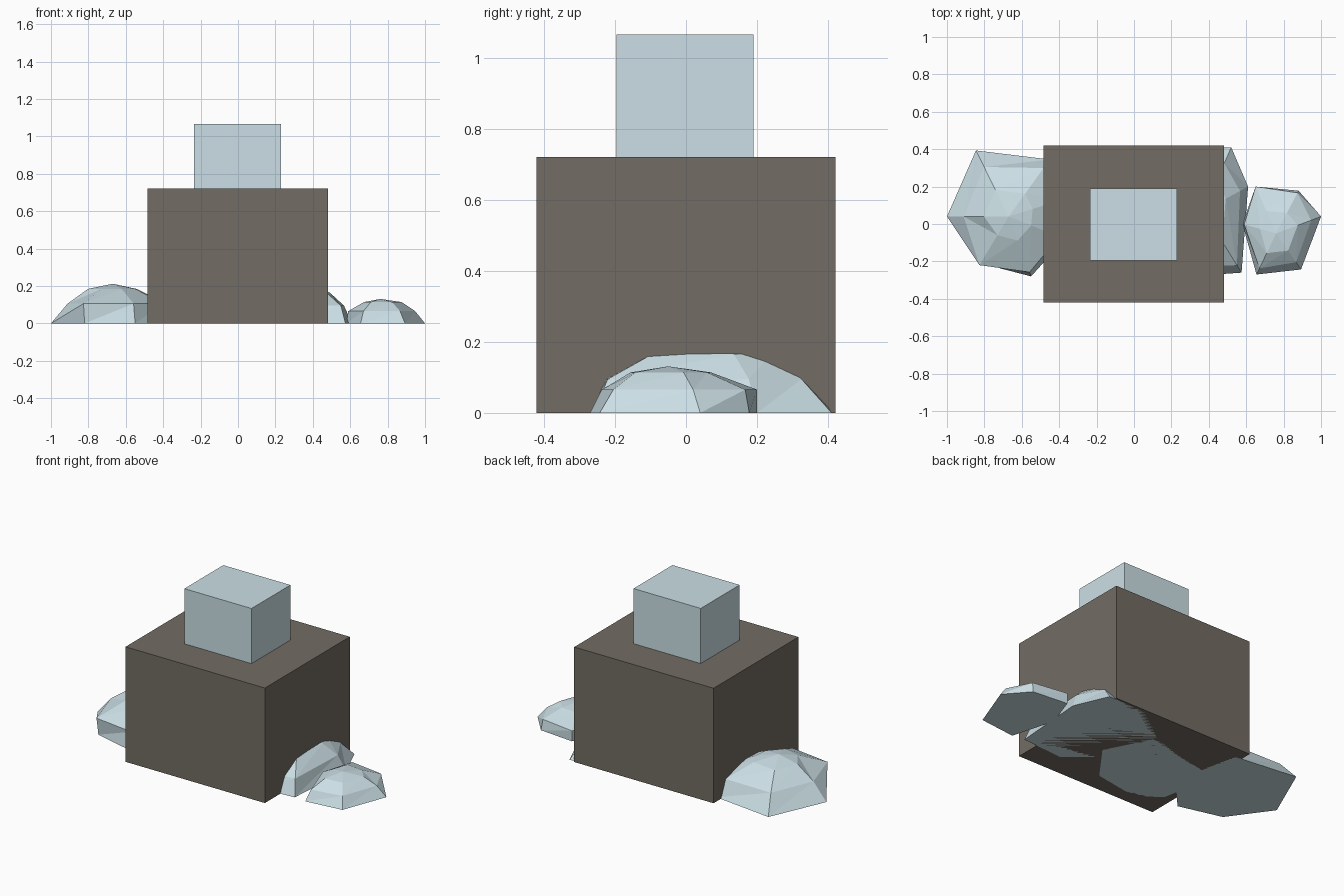
import bpy, bmesh

if "Cube" in bpy.data.objects:
    bpy.data.objects.remove(bpy.data.objects["Cube"])


def material(name, rgb):
    m = bpy.data.materials.new(name)
    m.diffuse_color = (*rgb, 1)
    m.use_nodes = True
    m.node_tree.nodes["Principled BSDF"].inputs["Base Color"].default_value = m.diffuse_color
    return m


ice = material("pale_ice", (0.60, 0.74, 0.79))
earth = material("brown_earth", (0.17, 0.15, 0.125))


def finish(name, bm, mat):
    bmesh.ops.recalc_face_normals(bm, faces=bm.faces)
    me = bpy.data.meshes.new(name)
    bm.to_mesh(me)
    bm.free()
    me.materials.append(mat)
    bpy.context.collection.objects.link(bpy.data.objects.new(name, me))


def box(name, lo, hi, mat):
    bm = bmesh.new()
    bmesh.ops.create_cube(bm, size=1)
    for v in bm.verts:
        v.co = [(a + b) / 2 + c * (b - a) for a, b, c in zip(lo, hi, v.co)]
    finish(name, bm, mat)


def rock(name, apex, base, mid, upper=0.42):
    """Faceted dome: base outline, shoulder ring scaled by mid, crown ring, apex."""
    ax, ay, h = apex
    bm = bmesh.new()
    n = len(base)

    def ring(scales, z):
        return [bm.verts.new((ax + (x - ax) * s, ay + (y - ay) * s, z))
                for (x, y), s in zip(base, scales)]

    rings = [ring([1] * n, 0), ring(mid, h * 0.5), ring([upper] * n, h * 0.87)]
    top = bm.verts.new(apex)
    bm.faces.new(rings[0][::-1])
    for i in range(n):
        j = (i + 1) % n
        for a, b in zip(rings, rings[1:]):
            bm.faces.new((a[i], a[j], b[j]))
            bm.faces.new((a[i], b[j], b[i]))
        bm.faces.new((rings[2][i], rings[2][j], top))
    finish(name, bm, ice)


# Stacked blocks
box("lower_block", (-0.485, -0.42, 0), (0.48, 0.42, 0.72), earth)
box("upper_block", (-0.235, -0.195, 0.72), (0.23, 0.19, 1.065), ice)

# Left rock
rock("left_rock", (-0.67, 0.04, 0.212),
     [(-1, .04), (-.82, -.21), (-.55, -.28), (-.37, -.08), (-.35, .14), (-.45, .345), (-.845, .393)],
     [.73, 1.04, .93, .9, .9, .85, .75], 0.4)

# Rock mostly buried under the block
rock("buried_rock", (-0.16, -0.1, 0.17),
     [(-.48, .02), (-.43, -.25), (-.29, -.35), (0, -.3), (.17, -.07), (.03, .2), (-.3, .22)],
     [.85] * 7)

# Inner right rock
rock("inner_right_rock", (0.37, 0.07, 0.19),
     [(.03, .23), (.08, -.1), (.3, -.28), (.575, -.26), (.61, .2), (.52, .41), (.25, .4)],
     [.85, .85, .85, .88, .82, .75, .85], 0.5)

# Outer right rock
rock("outer_right_rock", (0.76, -0.05, 0.131),
     [(.58, 0), (.655, -.27), (.893, -.243), (1, .04), (.88, .178), (.65, .2)],
     [.95, .85, .8, .78, .95, 1], 0.48)
